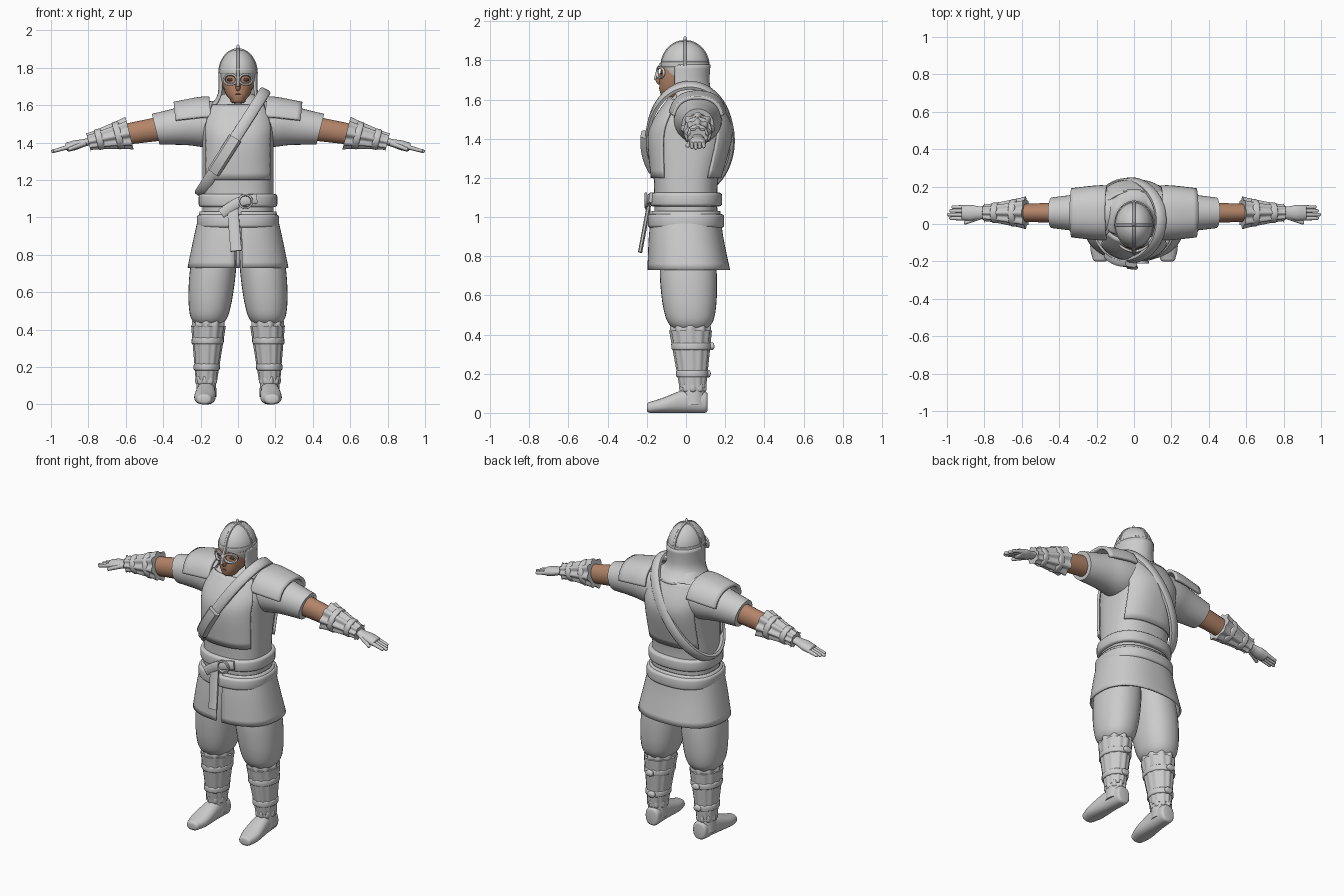
import bpy, bmesh
from math import sin, cos, radians, copysign, pi, tau
from mathutils import Vector

cube = bpy.data.objects.get("Cube")
if cube:
    bpy.data.objects.remove(cube, do_unlink=True)


def material(name, *color):
    mat = bpy.data.materials.new(name)
    mat.use_nodes = True
    mat.diffuse_color = (*color, 1)
    shader = next(node for node in mat.node_tree.nodes if node.type == 'BSDF_PRINCIPLED')
    shader.inputs["Base Color"].default_value = (*color, 1)
    return mat


GREY = material("plain grey", .6, .6, .6)
SKIN = material("skin", .45, .23, .14)
LIPS = material("lips", .3, .13, .1)
DARK = material("dark eye", .08, .06, .05)


def smooth_rows(rows, steps, cyclic=False):
    """Catmull-Rom resampling of tuples."""
    count = len(rows)

    def pick(index):
        return rows[index % count] if cyclic else rows[max(0, min(count - 1, index))]

    result = []
    for i in range(count if cyclic else count - 1):
        for t in (k / steps for k in range(steps)):
            result.append(tuple(
                b + t / 2 * (c - a + t * (2 * a - 5 * b + 4 * c - d + t * (3 * (b - c) + d - a)))
                for a, b, c, d in zip(pick(i - 1), pick(i), pick(i + 1), pick(i + 2))))
    if not cyclic:
        result.append(tuple(rows[-1]))
    return result


def skin_rings(name, rings, mat, closed=True, loop=False, mirror=False, thick=0):
    """Bridge rings of points into a smooth shaded object."""
    bm = bmesh.new()
    verts = [[bm.verts.new(point) for point in ring] for ring in rings]
    size = len(verts[0])
    pairs = list(zip(verts, verts[1:]))
    if loop:
        pairs.append((verts[-1], verts[0]))
    for first, second in pairs:
        for j in range(size if closed else size - 1):
            k = (j + 1) % size
            bm.faces.new((first[j], first[k], second[k], second[j]))
    if closed and not loop:
        bm.faces.new(verts[0])
        bm.faces.new(verts[-1])
    bmesh.ops.recalc_face_normals(bm, faces=bm.faces)
    mesh = bpy.data.meshes.new(name)
    bm.to_mesh(mesh)
    bm.free()
    mesh.materials.append(mat)
    mesh.shade_smooth()
    mesh.set_sharp_from_angle(angle=radians(45))
    obj = bpy.data.objects.new(name, mesh)
    bpy.context.collection.objects.link(obj)
    if thick:
        shell = obj.modifiers.new("thickness", 'SOLIDIFY')
        shell.thickness, shell.offset = thick, 0
    if mirror:
        obj.modifiers.new("mirror", 'MIRROR')


def round_end(row, inner, size):
    """Extra rows that round off the end of a loft."""
    t, a, b, ra, rb = row
    sign = copysign(size, t - inner[0])
    return [(t + sign * sin(angle), a, b, ra - size * (1 - cos(angle)), rb - size * (1 - cos(angle)))
            for angle in (pi / 6, pi / 3, pi / 2)]


def loft(name, rows, mat=GREY, axis='z', sides=32, power=2, arc=None, ripple=0, waves=8,
         tilt=0, steps=4, rounded=0, mirror=False, thick=0):
    """Each row: place along the axis, two centre values, two radii."""
    rows = smooth_rows(rows, steps)
    if rounded:
        head = round_end(rows[0], rows[1], rounded)
        rows = head[::-1] + rows + round_end(rows[-1], rows[-2], rounded)
    start, end = arc or (0, 360)
    angles = [radians(start + (end - start) * i / sides) for i in range(sides + (arc is not None))]
    rings = []
    for t, a, b, ra, rb in rows:
        ring = []
        for angle in angles:
            c, s = cos(angle), sin(angle)
            wave = 1 + ripple * cos(waves * angle)
            u = ra * wave * copysign(abs(c) ** (2 / power), c)
            v = rb * wave * copysign(abs(s) ** (2 / power), s)
            ring.append({'x': (t + tilt * v, a + u, b + v), 'y': (a + u, t, b + v),
                         'z': (a + u, b + v, t)}[axis])
        rings.append(ring)
    skin_rings(name, rings, mat, closed=not arc, mirror=mirror, thick=thick)


def trunk_part(name, rows, grow=0, **options):
    """Rows of height, depth centre, half width and half depth."""
    loft(name, [(z, 0, y, rx + grow, ry + grow) for z, y, rx, ry in rows], **options)


def arm_part(name, rows, y=.06, flat=1, tilt=.25, **options):
    """Rows of reach and radius along the drooping arm line."""
    loft(name, [(x, y, 1.5 - .15 * x * x, r, r * flat) for x, r in rows],
         axis='x', tilt=tilt, mirror=True, **options)


def leg_part(name, rows, **options):
    """Rows of height and radius along the leg line."""
    loft(name, [(z, .17 - .07 * z * z, .04 - .04 * z, r, r * 1.18) for z, r in rows],
         mirror=True, **options)


def blob(name, centre, radii, mat=GREY, **options):
    """Ellipsoid."""
    x, y, z = centre
    arcs = [pi * (k / 12 - .5) for k in range(1, 12)]
    loft(name, [(z + radii[2] * sin(a), x, y, radii[0] * cos(a), radii[1] * cos(a)) for a in arcs],
         mat, steps=1, **options)


def ribbon(name, points, half, thick, centre, cyclic=False, mirror=False):
    """Flat strap along a path, facing away from the centre."""
    path = [Vector(point) for point in smooth_rows(points, 4, cyclic)]
    last = len(path) - 1
    rings = []
    for i, point in enumerate(path):
        after = path[(i + 1) % len(path)] if cyclic else path[min(i + 1, last)]
        before = path[i - 1] if cyclic else path[max(i - 1, 0)]
        tangent = (after - before).normalized()
        side = tangent.cross(point - Vector(centre)).normalized()
        out = side.cross(tangent)
        rings.append([point + side * half * u + out * thick * v
                      for u, v in ((-1, -1), (1, -1), (1, .3), (.7, 1), (-.7, 1), (-1, .3))])
    skin_rings(name, rings, GREY, loop=cyclic, mirror=mirror)


def hoop(name, centre, width, height, bend, **options):
    """Flat ring facing the front, bent back towards the sides."""
    x, y, z = centre
    spots = [(x + width * cos(tau * i / 12), z + height * sin(tau * i / 12)) for i in range(12)]
    ribbon(name, [(u, y + bend * u * u, v) for u, v in spots], .006, .006,
           (x, 0, z), cyclic=True, **options)


# Torso with chest and back plates
body = [(1, 0, .19, .16), (1.2, 0, .19, .165), (1.4, .02, .19, .2),
        (1.5, .03, .19, .18), (1.6, .04, .15, .12), (1.66, .04, .08, .06)]
trunk_part("tunic_body", body, power=2.5, sides=48)
for name, middle in (("chest_plate", -90), ("back_plate", 90)):
    trunk_part(name, body[1:5], grow=.008, power=2.5, arc=(middle - 54, middle + 54), thick=.014)

# Skirt split at the front, and belts
trunk_part("tunic_skirt", [(1.03, 0, .2, .17), (.9, 0, .23, .185), (.73, .014, .265, .206)],
           power=2.4, sides=64, arc=(-87, 268), thick=.01)
for name, z, grow in (("waist_belt", 1.09, .01), ("hip_fold", .98, .02)):
    trunk_part(name, [(z + side * .02, 0, .2, .175) for side in (-1, 1)],
               grow=grow, power=2.4, sides=48, steps=1, rounded=.015)
ribbon("belt_wrap", [(.1, -.18, 1.1), (0, -.2, 1.08), (-.09, -.19, 1.02)], .026, .008, (0, 0, 1.07))
ribbon("belt_tail", [(-.03, -.19, 1.06), (-.01, -.235, .82)], .03, .008, (0, 0, .95))
hoop("buckle", (.04, -.205, 1.085), .035, .035, 0)


# Shoulder strap in a slanted plane around the torso, with a sheath
def strap_point(angle, grow=0):
    c, s = cos(radians(angle)), sin(radians(angle))
    return (-.03 + .175 * c, .02 + (.215 + grow) * s, 1.4 + .275 * c)


ribbon("shoulder_strap", [strap_point(a) for a in range(0, 360, 20)], .03, .012,
       (0, .03, 1.4), cyclic=True)
ribbon("strap_sheath", [strap_point(a, .02) for a in range(-125, -75, 10)], .036, .016, (0, .03, 1.4))

# Sleeves, shoulder guards, forearms and bracers
arm_part("sleeve", [(.08, .125), (.2, .12), (.3, .1), (.44, .082)])
arm_part("shoulder_guard", [(.14, .14), (.2, .14), (.33, .125)], tilt=.1, arc=(12, 168),
         power=2.4, thick=.018)
arm_part("forearm", [(.4, .055), (.66, .045)], mat=SKIN, flat=1.15)
arm_part("bracer", [(.58, .08), (.62, .07), (.78, .042), (.8, .047)], sides=64, ripple=.1)
for name, x, r in (("elbow_strap", .64, .073), ("wrist_strap", .74, .055)):
    arm_part(name, [(x - .01, r), (x + .01, r)], steps=1, rounded=.008)

# Gloved hands
arm_part("palm", [(.77, .03), (.83, .034), (.87, .042), (.91, .04)], flat=.6, rounded=.01)
for i in range(4):
    tip = .992 - .012 * abs(i - 1)
    arm_part(f"finger_{i + 1}", [(.89, .012), (tip, .009)], y=.03 + .02 * i, sides=12, rounded=.008)
loft("thumb", [(.82, .04, 1.395, .016, .016), (.9, .008, 1.365, .011, .011)], axis='x',
     sides=12, rounded=.01, mirror=True)

# Baggy trousers
leg_part("trouser_leg", [(.95, .1), (.75, .122), (.6, .12), (.5, .108), (.45, .09), (.42, .06)],
         power=2.2)

# Shin guards with ruffles, calf straps and buckles
leg_part("shin_guard", [(.42, .09), (.13, .056)], sides=72, ripple=.03, waves=12)
for name, z, r in (("knee_ruffle", .43, .084), ("ankle_ruffle", .13, .056)):
    leg_part(name, [(z - .01, r), (z + .01, r)], sides=72, ripple=.07, waves=9, steps=1, rounded=.015)
for name, z, r in (("upper_calf", .34, .086), ("lower_calf", .2, .07)):
    leg_part(name + "_strap", [(z - .01, r), (z + .01, r)], steps=1, rounded=.008)
    blob(name + "_buckle", (.16, .03 + r * 1.18, z), (.024, .014, .02), power=4, mirror=True)

# Boots, with the sole always on the ground
leg_part("boot_shaft", [(.2, .05), (.04, .054)])
loft("boot_foot", [(y, .17 - .06 * y, rz, rx, rz) for y, rx, rz in
                   ((-.185, .04, .028), (-.12, .057, .038), (0, .05, .06), (.095, .045, .055))],
     axis='y', power=2.4, rounded=.015, mirror=True)

# Head and face
trunk_part("neck", [(1.56, 0, .06, .065), (1.68, 0, .06, .065)], mat=SKIN)
trunk_part("face", [(1.63, -.075, .042, .056), (1.66, -.05, .066, .086),
                    (1.72, -.03, .083, .104), (1.79, -.015, .088, .105)],
           mat=SKIN, power=2.2, rounded=.02)
blob("nose", (0, -.132, 1.705), (.015, .024, .03), SKIN, sides=16)
blob("mouth", (0, -.128, 1.658), (.022, .01, .006), LIPS, sides=16)
blob("eye", (.04, -.12, 1.735), (.02, .008, .008), DARK, sides=16, mirror=True)

# Helmet with ribs, spike, eye guard and neck cover
dome, dome_z, dome_size = -.005, 1.77, (.102, .122, .13)
blob("helmet_dome", (0, dome, dome_z), dome_size, sides=40)
trunk_part("helmet_rim", [(1.77, dome, .104, .124), (1.79, dome, .104, .124)], steps=1, rounded=.004)
blob("helmet_spike", (0, dome, 1.9), (.01, .01, .025))
sweep = [(sin(radians(a)), dome_z + dome_size[2] * cos(radians(a))) for a in range(-90, 91, 15)]
ribbon("helmet_long_rib", [(0, dome + dome_size[1] * u, z) for u, z in sweep],
       .008, .004, (0, dome, dome_z))
ribbon("helmet_cross_rib", [(dome_size[0] * u, dome, z) for u, z in sweep],
       .008, .004, (0, dome, dome_z))
hoop("eye_guard", (.041, -.147, 1.737), .033, .027, 6, mirror=True)
ribbon("nose_guard", [(0, -.13, 1.785), (0, -.148, 1.745), (0, -.16, 1.7)], .009, .005, (0, 0, 1.74))
trunk_part("neck_cover", [(1.78, 0, .1, .12), (1.66, 0, .103, .12), (1.59, .03, .145, .155)],
           arc=(-28, 208), sides=40, thick=.01)
